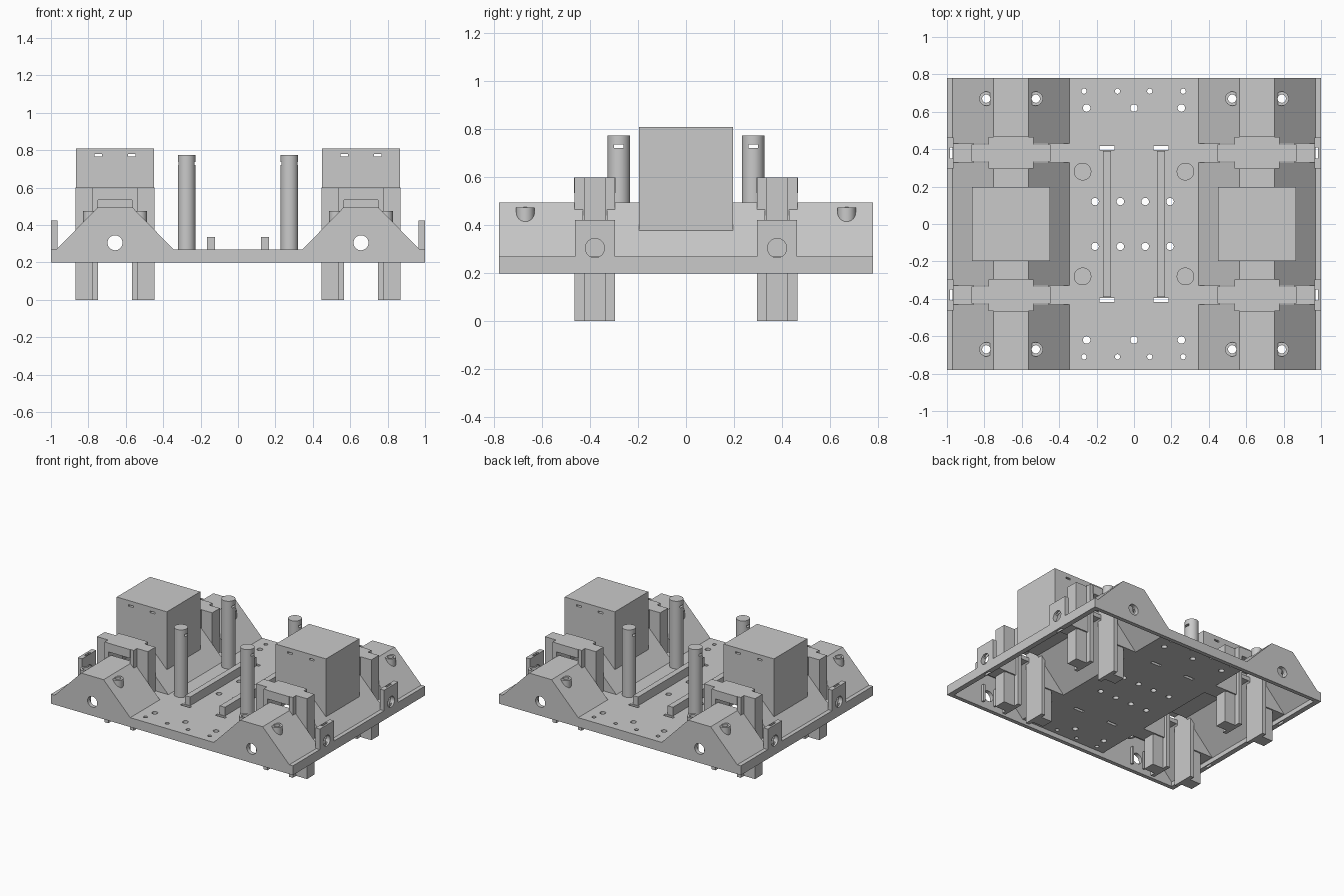
import bpy, bmesh, math
from mathutils import Matrix, Vector

if "Cube" in bpy.data.objects:
    bpy.data.objects.remove(bpy.data.objects["Cube"])

grey = bpy.data.materials.new("light grey plastic")
grey.use_nodes = True
colour = (0.59, 0.59, 0.59, 1)
grey.diffuse_color = colour
grey.node_tree.nodes["Principled BSDF"].inputs["Base Color"].default_value = colour

SIGNS = (-1, 1)
CORNERS = [(sx, sy) for sx in SIGNS for sy in SIGNS]
MID = 0.6575   # centre line of each hump
AXLE = 0.38    # distance of each axle mount from the middle


def box(bm, x, y, z):
    """Add a box from three (low, high) ranges."""
    size = [max(r) - min(r) for r in (x, y, z)]
    centre = Vector([sum(r) / 2 for r in (x, y, z)])
    bmesh.ops.create_cube(bm, size=1, matrix=Matrix.Translation(centre) @ Matrix.Diagonal((*size, 1)))


def rod(bm, centre, radius, length, axis="Z", sides=32):
    turn = {"X": Matrix.Rotation(math.pi / 2, 4, "Y"), "Y": Matrix.Rotation(math.pi / 2, 4, "X"),
            "Z": Matrix.Identity(4)}[axis]
    bmesh.ops.create_cone(bm, cap_ends=True, segments=sides, radius1=radius, radius2=radius,
                          depth=length, matrix=Matrix.Translation(centre) @ turn)


def prism(bm, profile, y0, y1):
    """Extrude an x-z profile along y."""
    face = bm.faces.new([bm.verts.new((x, y0, z)) for x, z in profile])
    new = bmesh.ops.extrude_face_region(bm, geom=[face])["geom"]
    bmesh.ops.translate(bm, vec=(0, y1 - y0, 0), verts=[v for v in new if isinstance(v, bmesh.types.BMVert)])
    bmesh.ops.recalc_face_normals(bm, faces=bm.faces)


def finish(bm, name):
    mesh = bpy.data.meshes.new(name)
    bm.to_mesh(mesh)
    bm.free()
    mesh.materials.append(grey)
    ob = bpy.data.objects.new(name, mesh)
    bpy.context.collection.objects.link(ob)
    return ob


def cut(ob, bm):
    """Subtract the cutter mesh from the object."""
    cutter = finish(bm, "cutter")
    cutter.hide_render = True
    mod = ob.modifiers.new("cut", "BOOLEAN")
    mod.operation, mod.solver, mod.object = "DIFFERENCE", "EXACT", cutter
    mod.use_self = True
    bpy.context.view_layer.objects.active = ob
    bpy.ops.object.modifier_apply(modifier=mod.name)
    bpy.data.objects.remove(cutter)


def smooth(ob):
    bpy.ops.object.select_all(action="DESELECT")
    ob.select_set(True)
    bpy.context.view_layer.objects.active = ob
    bpy.ops.object.shade_smooth_by_angle(angle=math.radians(30))


def mirrored(half):
    return half + [(-x, z) for x, z in reversed(half)]


# Chassis: a plate with two humps, hollow underneath
bm = bmesh.new()
prism(bm, mirrored([(1, 0.2), (1, 0.27), (0.97, 0.27), (0.75, 0.495), (0.565, 0.495), (0.345, 0.27)]), -0.78, 0.78)
chassis = finish(bm, "chassis")
bm = bmesh.new()
prism(bm, mirrored([(0.962, 0.15), (0.962, 0.233), (0.738, 0.465), (0.577, 0.465), (0.355, 0.235)]),
      -0.75, 0.75)
cut(chassis, bm)

# Openings for axle slots, end holes and screws
bm = bmesh.new()
for sx, sy in CORNERS:
    box(bm, (sx * 0.345, sx * 0.97), (sy * 0.33, sy * 0.43), (0.27, 0.6))
    rod(bm, (sx * MID, sy * 0.77, 0.305), 0.04, 0.1, "Y")
    for dx in (-0.1325, 0.1325):
        rod(bm, (sx * MID + dx, sy * 0.67, 0.4), 0.022, 0.5)
cut(chassis, bm)

# Holes and narrow slots in the deck
bm = bmesh.new()
for sy in SIGNS:
    for x in (-0.208, -0.073, 0.06, 0.193):
        rod(bm, (x, sy * 0.12, 0.25), 0.02, 0.2, sides=20)
    for x in (-0.253, 0, 0.253):
        rod(bm, (x, sy * 0.62, 0.25), 0.02, 0.2, sides=20)
    for x in (-0.267, -0.088, 0.084, 0.263):
        rod(bm, (x, sy * 0.71, 0.25), 0.014, 0.2, sides=20)
    for sx in SIGNS:
        box(bm, (sx * 0.105, sx * 0.185), (sy * 0.395, sy * 0.417), (0.1, 0.4))
        box(bm, (sx * 0.968, sx * 0.985), (sy * 0.35, sy * 0.41), (0.1, 0.6))
cut(chassis, bm)
smooth(chassis)

# Solid block seated on each hump, with two small slots running front to back
for sx, side in ((-1, "right"), (1, "left")):
    bm = bmesh.new()
    prism(bm, [(sx * x, z) for x, z in
               ((0.45, 0.81), (0.45, 0.365), (0.572, 0.48), (0.743, 0.48), (0.865, 0.365), (0.865, 0.81))],
          -0.197, 0.197)
    tower = finish(bm, side + "_block")
    bm = bmesh.new()
    for dx in (-0.09, 0.09):
        box(bm, (sx * MID + dx - 0.02, sx * MID + dx + 0.02), (-0.3, 0.3), (0.767, 0.779))
    cut(tower, bm)

for sx, sy in CORNERS:
    label = ("front" if sy < 0 else "back") + ("_left" if sx > 0 else "_right")
    y = sy * AXLE

    # Axle mount: two T-shaped columns and a bridge over them
    bm = bmesh.new()
    for side in SIGNS:
        def span(a, b):
            return (sx * MID + side * a, sx * MID + side * b)
        box(bm, span(0.09, 0.12), (y - 0.084, y + 0.084), (0, 0.6))
        box(bm, span(0.115, 0.21), (y - 0.045, y + 0.045), (0, 0.6))
        # Slot floor and its side walls
        box(bm, span(0.2, 0.3125), (y - 0.052, y + 0.052), (0.235, 0.27))
        for wall in SIGNS:
            prism(bm, [(sx * MID + side * a, z) for a, z in
                       ((0.115, 0.235), (0.3125, 0.235), (0.3125, 0.27), (0.115, 0.467))],
                  y + wall * 0.05, y + wall * 0.06)
    box(bm, (sx * MID - 0.0925, sx * MID + 0.0925), (y - 0.087, y + 0.087), (0.535, 0.6))
    finish(bm, label + "_axle_mount")

    # Bearing tab on the outer edge
    bm = bmesh.new()
    box(bm, (sx * 0.965, sx), (y - 0.083, y + 0.083), (0.2, 0.423))
    tab = finish(bm, label + "_bearing_tab")
    bm = bmesh.new()
    box(bm, (sx * 0.968, sx * 0.985), (y - 0.03, y + 0.03), (0.1, 0.6))
    cut(tab, bm)
    for part in (tab, chassis):
        bm = bmesh.new()
        rod(bm, (sx, y, 0.305), 0.04, 0.1, "X")
        cut(part, bm)
    smooth(tab)

    # Guide bars beside the end hole, inside the hump
    bm = bmesh.new()
    for side in SIGNS:
        box(bm, (sx * MID + side * 0.045, sx * MID + side * 0.06), (sy * 0.73, sy * 0.755), (0.24, 0.37))
    finish(bm, label + "_guide_bars")

    # Screw bosses on the hump slopes
    bm = bmesh.new()
    for dx in (-0.1325, 0.1325):
        rod(bm, (sx * MID + dx, sy * 0.67, 0.435), 0.038, 0.08)
    boss = finish(bm, label + "_screw_bosses")
    bm = bmesh.new()
    for dx in (-0.1325, 0.1325):
        rod(bm, (sx * MID + dx, sy * 0.67, 0.435), 0.022, 0.3)
    cut(boss, bm)
    smooth(boss)

    # Tall post with a small tie slot near the top
    bm = bmesh.new()
    rod(bm, (sx * 0.275, sy * 0.28, 0.52), 0.047, 0.51)
    post = finish(bm, label + "_post")
    bm = bmesh.new()
    box(bm, (sx * 0.1, sx * 0.4), (sy * 0.28 - 0.02, sy * 0.28 + 0.02), (0.722, 0.737))
    cut(post, bm)
    smooth(post)

# Two low rails along the deck
for sx, side in ((-1, "right"), (1, "left")):
    bm = bmesh.new()
    box(bm, (sx * 0.122, sx * 0.165), (-0.39, 0.39), (0.26, 0.335))
    finish(bm, side + "_deck_rail")
